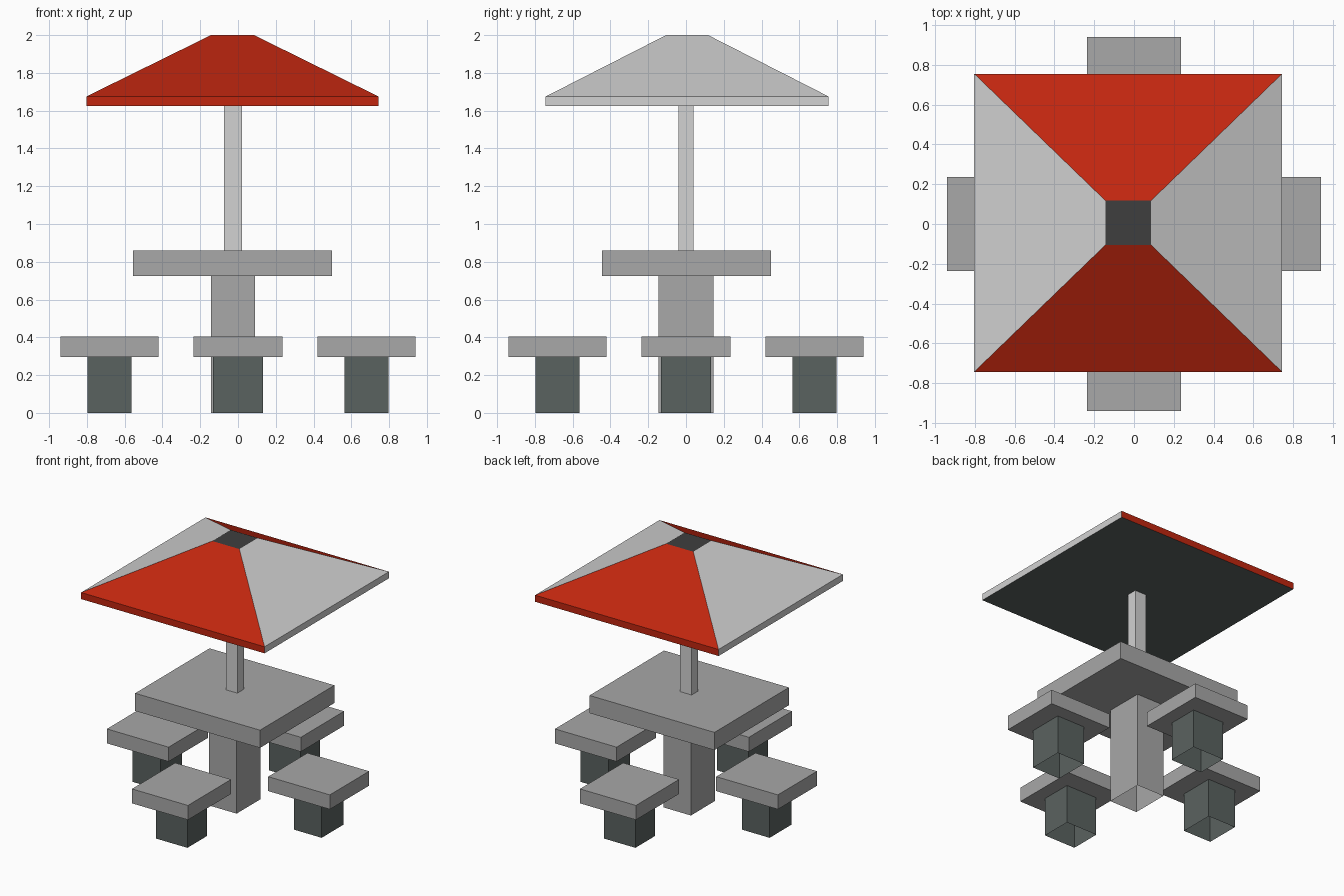
import bpy, bmesh

if "Cube" in bpy.data.objects:
    bpy.data.objects.remove(bpy.data.objects["Cube"])


def srgb(r, g, b):
    def lin(c):
        c /= 255
        return c / 12.92 if c <= 0.04045 else ((c + 0.055) / 1.055) ** 2.4
    return (lin(r), lin(g), lin(b), 1)


def material(name, *rgb):
    m = bpy.data.materials.new(name)
    m.diffuse_color = srgb(*rgb)
    m.use_nodes = True
    m.node_tree.nodes["Principled BSDF"].inputs["Base Color"].default_value = m.diffuse_color
    return m


stone = material("stone grey", 168, 168, 168)
slate = material("dark slate", 90, 98, 96)
white = material("off white", 210, 210, 210)
red = material("red", 193, 38, 15)
charcoal = material("charcoal", 63, 63, 63)


def finish(name, bm, mats):
    bmesh.ops.recalc_face_normals(bm, faces=bm.faces)
    mesh = bpy.data.meshes.new(name)
    bm.to_mesh(mesh)
    bm.free()
    for m in mats:
        mesh.materials.append(m)
    ob = bpy.data.objects.new(name, mesh)
    bpy.context.collection.objects.link(ob)
    return ob


def box(name, mat, x, y, z, open_bottom=False):
    """Box from (min, max) pairs, optionally without its bottom face."""
    bm = bmesh.new()
    bmesh.ops.create_cube(bm, size=1)
    for v in bm.verts:
        for i, (lo, hi) in enumerate((x, y, z)):
            v.co[i] = lo if v.co[i] < 0 else hi
    bmesh.ops.recalc_face_normals(bm, faces=bm.faces)
    if open_bottom:
        low = [f for f in bm.faces if f.normal.z < -0.5]
        bmesh.ops.delete(bm, geom=low, context='FACES_ONLY')
        mesh = bpy.data.meshes.new(name)
        bm.to_mesh(mesh)
        bm.free()
        mesh.materials.append(mat)
        ob = bpy.data.objects.new(name, mesh)
        bpy.context.collection.objects.link(ob)
        return ob
    return finish(name, bm, [mat])


# Table: hollow pedestal, slab top and umbrella pole
box("pedestal", stone, (-0.143, 0.09), (-0.145, 0.145), (0, 0.73), True)
box("table_top", stone, (-0.555, 0.498), (-0.446, 0.45), (0.725, 0.86))
box("umbrella_pole", white, (-0.075, 0.022), (-0.04, 0.04), (0.855, 1.63))

# Four stools: a slab seat on a hollow leg
wide, leg_wide = (-0.236, 0.236), (-0.132, 0.132)
for side, axis, s in (("left", 0, -1), ("right", 0, 1), ("front", 1, -1), ("back", 1, 1)):
    out = tuple(sorted((0.42 * s, 0.94 * s)))
    leg_out = tuple(sorted((0.563 * s, 0.798 * s)))
    seat = (out, wide) if axis == 0 else (wide, out)
    leg = (leg_out, leg_wide) if axis == 0 else (leg_wide, leg_out)
    box(side + "_seat", stone, *seat, (0.295, 0.405))
    box(side + "_leg", slate, *leg, (0, 0.298), True)

# Umbrella canopy: three stacked rectangles joined into a rim and a hipped roof
rim = ((-0.803, -0.743), (0.744, 0.755))
cap = ((-0.143, -0.105), (0.085, 0.117))
bm = bmesh.new()
rings = []
for z, ((x0, y0), (x1, y1)) in ((1.625, rim), (1.675, rim), (2.0, cap)):
    rings.append([bm.verts.new((x, y, z))
                  for x, y in ((x0, y0), (x1, y0), (x1, y1), (x0, y1))])
for a, b in zip(rings, rings[1:]):
    for i in range(4):
        j = (i + 1) % 4
        bm.faces.new((a[i], a[j], b[j], b[i]))
bm.faces.new(rings[0])
bm.faces.new(rings[-1])
bmesh.ops.recalc_face_normals(bm, faces=bm.faces)
# Colours by direction: red front/back, white sides, dark cap and underside
for f in bm.faces:
    n = f.normal
    if n.z > 0.99:
        f.material_index = 2
    elif n.z < -0.99:
        f.material_index = 3
    else:
        f.material_index = 0 if abs(n.y) > abs(n.x) else 1
finish("umbrella_canopy", bm, [red, white, charcoal, slate])
